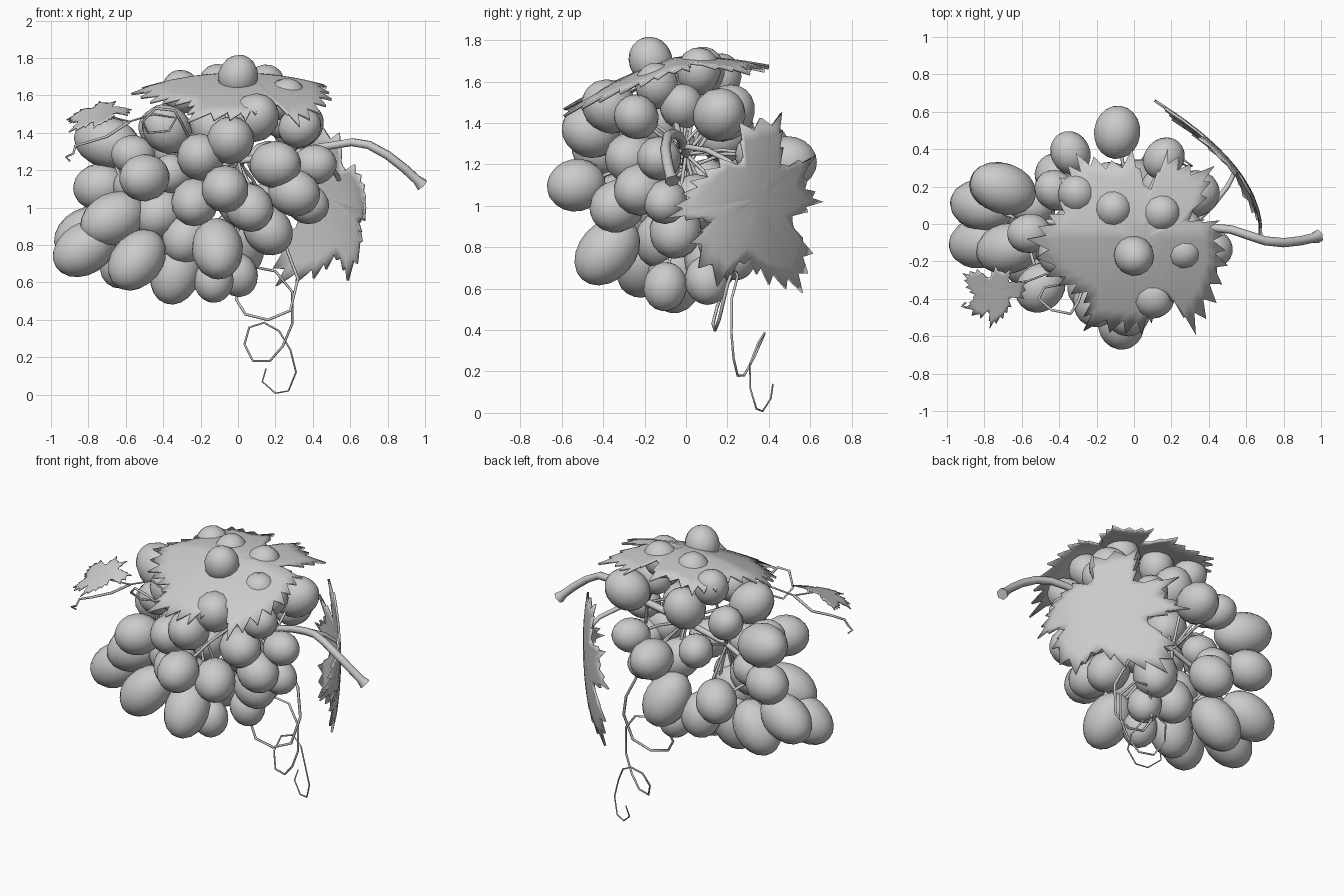
import bpy, bmesh, math
from mathutils import Vector

cube = bpy.data.objects.get("Cube")
if cube:
    bpy.data.objects.remove(cube, do_unlink=True)

# One plain grey for everything
grey = bpy.data.materials.new("plain_grey")
grey.use_nodes = True
colour = (0.6, 0.6, 0.6, 1)
grey.diffuse_color = colour
grey.node_tree.nodes["Principled BSDF"].inputs["Base Color"].default_value = colour


def add_object(name, data):
    obj = bpy.data.objects.new(name, data)
    bpy.context.scene.collection.objects.link(obj)
    return obj


def mesh_from(bm, name):
    bmesh.ops.recalc_face_normals(bm, faces=bm.faces)
    for face in bm.faces:
        face.smooth = True
    mesh = bpy.data.meshes.new(name)
    bm.to_mesh(mesh)
    bm.free()
    mesh.materials.append(grey)
    return mesh


# Grapes: long axis points away from the heart of the bunch
heart = Vector((-.15, 0, 1.2))
bm = bmesh.new()
bmesh.ops.create_uvsphere(bm, u_segments=14, v_segments=10, radius=1)
grape_mesh = mesh_from(bm, "grape")

long_grapes = [
    (-.82, -.1, .78), (-.67, -.13, .94), (-.54, -.2, .72), (-.33, -.05, .66),
    (-.11, -.38, .78), (-.7, .19, 1.35), (0, .2, .81), (-.58, .08, .73),
    (-.81, .1, .86),
]
plump_grapes = [
    (-.74, .2, 1.11), (-.38, -.15, 1.42), (-.2, -.41, 1.27), (-.04, -.46, 1.36),
    (.2, -.26, 1.23), (-.07, -.53, 1.1), (.06, -.33, 1), (.3, -.22, 1.08),
    (-.23, -.33, 1.03), (.16, -.05, .88), (.09, -.37, 1.48), (.32, .16, 1.44),
    (-.09, .49, 1.21), (-.4, .25, .92), (-.42, -.1, .97), (-.28, -.12, .84),
    (.02, .05, 1.02), (-.13, .2, 1.45), (-.2, .12, .73), (-.5, -.34, 1.16),
]
small_grapes = [
    (-.13, -.1, .61), (0, .1, .64), (-.56, -.05, 1.28), (0, -.17, 1.7),
    (.41, -.13, 1.23), (.37, -.1, 1.02), (.33, -.24, 1.43), (.25, -.14, 1.58),
    (.14, .06, 1.65), (-.11, .08, 1.65), (-.3, .16, 1.62), (-.42, .18, 1.42),
    (.16, .35, 1.25), (.25, -.02, 1.48), (-.55, .1, 1.12), (-.34, .38, 1.29),
    (-.36, -.12, 1.18), (.15, .2, 1.02),
]


def add_grapes(name, places, width, length):
    for place in places:
        grape = add_object(name, grape_mesh)
        grape.location = place
        grape.scale = (width, width, length)
        outward = Vector(place) - heart
        grape.rotation_euler = outward.to_track_quat("Z", "Y").to_euler()


add_grapes("long_grape", long_grapes, .138, .183)
add_grapes("plump_grape", plump_grapes, .127, .143)
add_grapes("small_grape", small_grapes, .107, .119)


# Stems and tendrils: tapered round tubes
def add_tubes(name, paths, start, end, cap=1.0):
    curve = bpy.data.curves.new(name, "CURVE")
    curve.dimensions = "3D"
    curve.bevel_depth = 1
    curve.bevel_resolution = 1
    curve.use_fill_caps = True
    curve.materials.append(grey)
    for path in paths:
        spline = curve.splines.new("POLY")
        spline.points.add(len(path) - 1)
        last = len(path) - 1
        for i, (point, place) in enumerate(zip(spline.points, path)):
            point.co = (*place, 1)
            point.radius = start + (end - start) * i / last
        spline.points[last].radius *= cap
    return add_object(name, curve)


rachis = [(-.6, .02, 1.05), (-.3, 0, 1.18), (0, 0, 1.25), (.3, -.02, 1.29)]
add_tubes("bunch_stem", [rachis], .014, .024)
add_tubes("main_stem", [[
    (.3, -.02, 1.29), (.42, -.02, 1.32), (.52, -.03, 1.335), (.61, -.06, 1.35),
    (.7, -.09, 1.335), (.8, -.1, 1.28), (.89, -.09, 1.21), (.955, -.075, 1.15),
    (.985, -.065, 1.12),
]], .022, .027, 1.4)

pedicels = []
for place in long_grapes + plump_grapes + small_grapes:
    goal = Vector(place)
    root = min((Vector(p) for p in rachis), key=lambda p: (p - goal).length)
    pedicels.append([root, root.lerp(goal, .5) + Vector((0, 0, .02)), goal])
add_tubes("grape_stems", pedicels, .009, .009)

add_tubes("leaf_stems", [
    [(.3, -.02, 1.29), (.3, -.06, 1.45), (.25, -.08, 1.65)],
    [(.3, -.02, 1.29), (.42, .1, 1.27), (.5, .2, 1.22), (.54, .28, 1.15)],
], .016, .012)

add_tubes("hanging_tendril", [[
    (.18, .24, .95), (.26, .26, .78), (.32, .2, .62), (.28, .16, .45),
    (.16, .14, .4), (.04, .13, .43), (-.01, .15, .51), (.02, .19, .62),
    (.1, .24, .68), (.2, .25, .66), (.29, .22, .55), (.29, .22, .38),
    (.24, .23, .26), (.17, .25, .18), (.08, .28, .18), (.035, .33, .27),
    (.06, .37, .36), (.14, .38, .385), (.22, .35, .34), (.28, .31, .24),
    (.31, .31, .12), (.27, .34, .02), (.2, .37, .008), (.13, .41, .07),
    (.15, .42, .14),
]], .009, .004)

add_tubes("side_tendril", [
    [(0, -.05, 1.26), (-.25, -.28, 1.35), (-.3, -.42, 1.45), (-.34, -.48, 1.52),
     (-.44, -.46, 1.53), (-.51, -.4, 1.46), (-.48, -.34, 1.4), (-.37, -.32, 1.41),
     (-.33, -.3, 1.48), (-.45, -.26, 1.5), (-.58, -.31, 1.46), (-.7, -.38, 1.49)],
    [(-.58, -.31, 1.46), (-.7, -.33, 1.38), (-.8, -.4, 1.35), (-.87, -.43, 1.33),
     (-.88, -.45, 1.29), (-.92, -.44, 1.27), (-.9, -.42, 1.25)],
], .009, .005)


# Leaves: a toothed rim around smooth inner rings, bent by a rule
def add_leaf(name, outline, centre, pitch, bend, thickness):
    centre = Vector(centre)
    edge = []
    for i, start in enumerate(outline):
        a, b = Vector(start), Vector(outline[(i + 1) % len(outline)])
        teeth = max(1, round((b - a).length / pitch))
        for k in range(teeth):
            edge += [a.lerp(b, k / teeth), a.lerp(b, (k + .35) / teeth)]
    bm = bmesh.new()
    middle = bm.verts.new(bend(*centre))
    inner = None
    for step, valley in ((.25, .25), (.5, .5), (.76, .74), (1, .86)):
        ring = []
        for i, p in enumerate(edge):
            reach = valley if i % 2 else step
            ring.append(bm.verts.new(bend(*(centre + (p - centre) * reach))))
        for i in range(len(ring)):
            j = (i + 1) % len(ring)
            if inner:
                bm.faces.new((inner[i], ring[i], ring[j], inner[j]))
            else:
                bm.faces.new((middle, ring[i], ring[j]))
        inner = ring
    leaf = add_object(name, mesh_from(bm, name))
    solid = leaf.modifiers.new("thickness", "SOLIDIFY")
    solid.thickness = thickness
    solid.offset = 0
    bpy.context.view_layer.objects.active = leaf
    leaf.select_set(True)
    bpy.ops.object.shade_smooth_by_angle(angle=math.radians(40))
    leaf.select_set(False)


def top_bend(x, y):
    return x, y, 1.715 - .3 * x * x - .25 * y * y - .3 * max(0, -y - .05)


def side_bend(y, z):
    return .68 - 1.13 * (y + .05) ** 2 - .25 * (z - 1.05) ** 2, y, z


def small_bend(u, v):
    x, y = .4 * (v - 1.02), .45 * (u - .28)
    return x - .74, y - .39, 1.5 + .2 * x + .4 * y - 1.5 * x * x


top_outline = [
    (-.57, -.08), (-.4, .12), (-.4, .25), (-.31, .38), (-.12, .34), (-.01, .4),
    (.08, .19), (.18, .4), (.3, .32), (.43, .31), (.39, .14), (.3, .03),
    (.46, .02), (.5, -.22), (.44, -.42), (.33, -.59), (.2, -.41), (.04, -.59),
    (-.13, -.58), (-.27, -.57), (-.27, -.42), (-.47, -.28),
]
side_outline = [
    (.46, 1.45), (.26, 1.4), (.27, 1.22), (.16, 1.23), (.02, 1.12), (-.1, .94),
    (.1, .92), (.02, .82), (.06, .7), (.15, .61), (.28, .72), (.4, .62),
    (.56, .58), (.61, .77), (.51, .92), (.66, 1.02), (.58, 1.12), (.62, 1.24),
    (.47, 1.2),
]
add_leaf("top_leaf", top_outline, (.05, -.08), .095, top_bend, .014)
add_leaf("side_leaf", side_outline, (.35, 1.04), .085, side_bend, .014)
add_leaf("small_leaf", side_outline, (.35, 1.04), .095, small_bend, .007)
